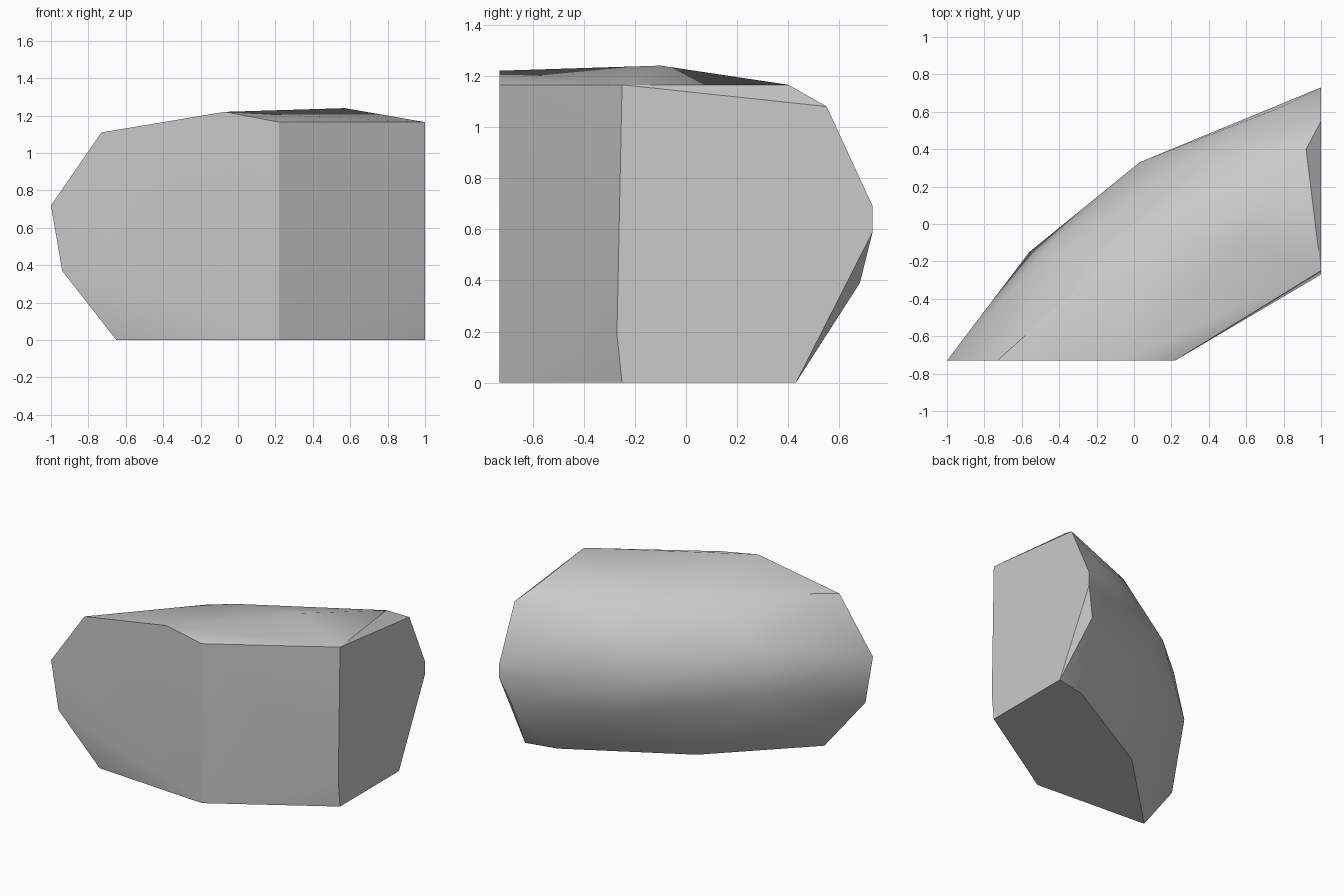
import bpy, bmesh, math

cube = bpy.data.objects.get("Cube")
if cube:
    bpy.data.objects.remove(cube, do_unlink=True)

# Stone colour
stone = bpy.data.materials.new("grey_stone")
stone.use_nodes = True
grey = (0.59, 0.59, 0.59, 1)
stone.diffuse_color = grey
stone.node_tree.nodes["Principled BSDF"].inputs["Base Color"].default_value = grey

# Flat cut front, as (x, z) corners on one plane
front = [(-.94, .37), (-1, .72), (-.73, 1.11), (-.07, 1.22),
         (.22, 1.165), (.22, 0)]
# Flat cut side, as (y, z) corners on one plane
side = [(-.25, 0), (-.27, .19), (-.25, 1.165), (.55, 1.08), (.73, .69),
        (.73, .59), (.43, 0)]
# Remaining corners of the base
base = [(.77, .38), (-.04, -.07), (-.65, -.67)]
# Corners of the rounded back, from low to high
back = [(.93, .68, .39), (.30, .41, .39), (-.56, -.15, .53), (.03, .33, .71),
        (-.47, -.15, .86), (.80, .63, .86), (.41, .38, 1.01)]
# Corners of the worn top
top = [(-.13, -.19, 1.15), (.05, -.10, 1.17), (.57, -.10, 1.24), (.92, .40, 1.165)]

corners = ([(x, -.73, z) for x, z in front] + [(1, y, z) for y, z in side]
           + [(x, y, 0) for x, y in base] + back + top)

# Wrap the corners in one faceted boulder
bm = bmesh.new()
for co in corners:
    bm.verts.new(co)
bmesh.ops.convex_hull(bm, input=bm.verts)
loose = [v for v in bm.verts if not v.link_faces]
bmesh.ops.delete(bm, geom=loose, context='VERTS')
bmesh.ops.recalc_face_normals(bm, faces=bm.faces)

mesh = bpy.data.meshes.new("boulder")
bm.to_mesh(mesh)
bm.free()
mesh.materials.append(stone)
boulder = bpy.data.objects.new("boulder", mesh)
bpy.context.collection.objects.link(boulder)

# Soft shading on the worn back, crisp edges on the flat cuts
bpy.ops.object.select_all(action='DESELECT')
boulder.select_set(True)
bpy.context.view_layer.objects.active = boulder
bpy.ops.object.shade_smooth_by_angle(angle=math.radians(30))
